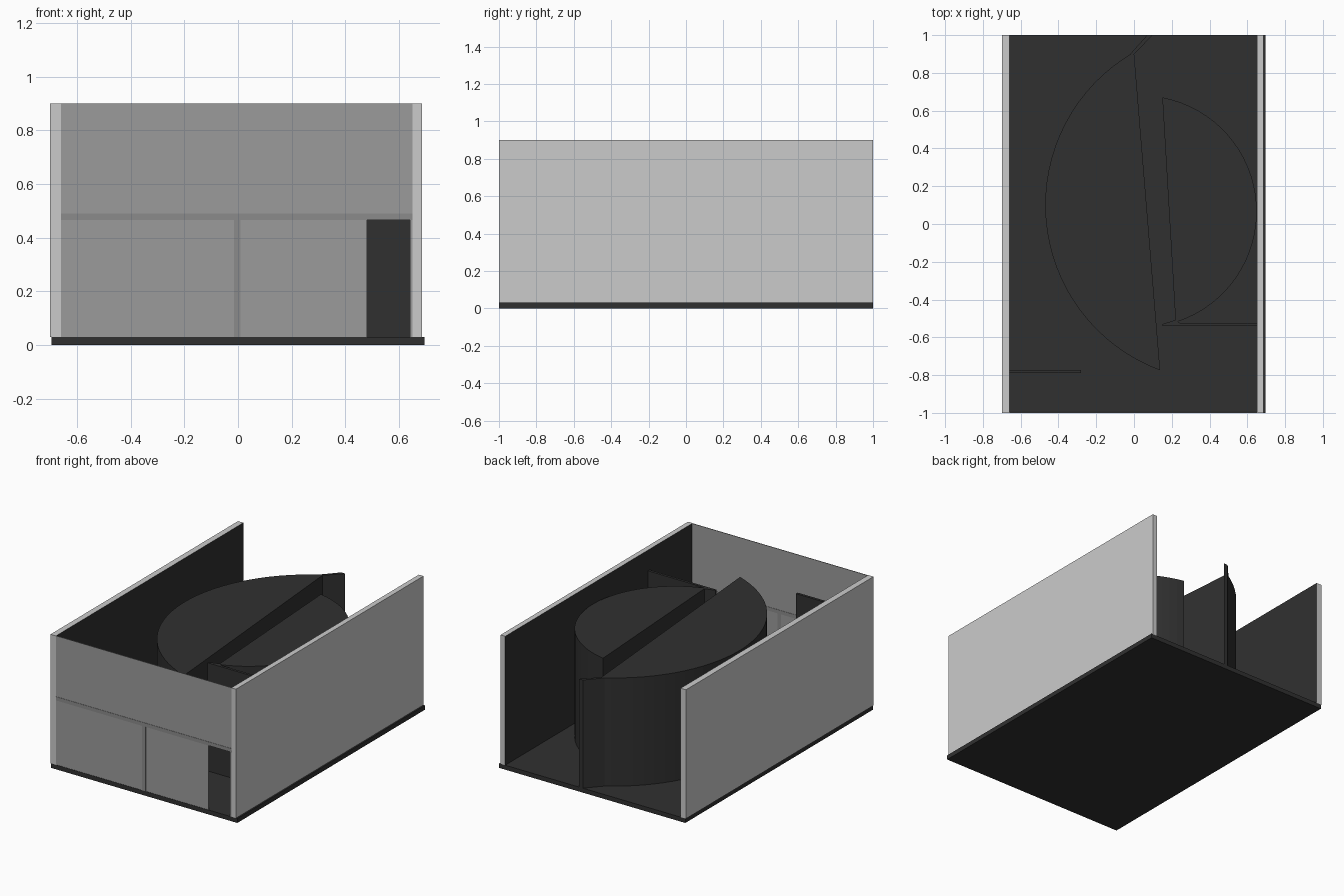
import bpy, bmesh, math

if "Cube" in bpy.data.objects:
    bpy.data.objects.remove(bpy.data.objects["Cube"])


def material(name, value):
    m = bpy.data.materials.new(name)
    m.diffuse_color = (value, value, value, 1)
    m.use_nodes = True
    m.node_tree.nodes["Principled BSDF"].inputs["Base Color"].default_value = m.diffuse_color
    return m


DARK = material("dark_panel", 0.03)
MID = material("mid_grey", 0.33)
TRIM = material("trim_grey", 0.26)
PALE = material("pale_wall", 0.8)


def prism(name, outline, z0, z1, mat):
    """Extrude a plan outline from z0 to z1."""
    bm = bmesh.new()
    base = bm.faces.new([bm.verts.new((x, y, z0)) for x, y in outline])
    ext = bmesh.ops.extrude_face_region(bm, geom=[base])
    for v in ext["geom"]:
        if isinstance(v, bmesh.types.BMVert):
            v.co.z = z1
    bmesh.ops.recalc_face_normals(bm, faces=bm.faces)
    me = bpy.data.meshes.new(name)
    bm.to_mesh(me)
    bm.free()
    me.materials.append(mat)
    ob = bpy.data.objects.new(name, me)
    bpy.context.collection.objects.link(ob)
    return ob


def box(name, x0, x1, y0, y1, z0, z1, mat):
    return prism(name, [(x0, y0), (x1, y0), (x1, y1), (x0, y1)], z0, z1, mat)


def arc(cx, cy, r, start, end, n=32):
    """Points on an arc between two bearing points, given as angles."""
    return [(cx + r * math.cos(start + (end - start) * i / n),
             cy + r * math.sin(start + (end - start) * i / n)) for i in range(n + 1)]


def paint_inside(ob, sign):
    """Give the inward-facing side of a wall the dark finish."""
    ob.data.materials.append(DARK)
    for p in ob.data.polygons:
        if p.normal.x * sign > 0.9:
            p.material_index = 1


FLOOR, MIDZ, TOP = 0.03, 0.76, 0.90

# Floor slab and side walls
box("floor", -0.695, 0.695, -1, 1, 0, FLOOR, DARK)
paint_inside(box("left_wall", -0.70, -0.66, -1, 1, FLOOR, TOP, PALE), 1)
paint_inside(box("right_wall", 0.65, 0.685, -1, 1, FLOOR, TOP, PALE), -1)

# Thin front wall with a doorway at the right
F0, F1 = -0.998, -0.994
box("front_lower_panel", -0.66, 0.48, F0, F1, FLOOR, 0.465, MID)
box("front_upper_panel", -0.66, 0.65, F0, F1, 0.465, TOP, MID)
box("door_post", 0.64, 0.65, F0, F1, FLOOR, 0.465, MID)

# Trim on the front wall
box("front_rail", -0.66, 0.655, -1, -0.992, 0.465, 0.49, TRIM)
box("front_stud", -0.015, 0.01, -1, -0.992, FLOOR, 0.465, TRIM)

# Large half-round block on the left
cx, cy, r = 0.463, 0.10, 0.933
a = math.atan2(0.91 - cy, 0.0 - cx)
b = math.atan2(-0.77 - cy, 0.14 - cx) + 2 * math.pi
prism("large_half_round", arc(cx, cy, r, a, b), FLOOR, MIDZ, DARK)

# Short wall joining the large block to the open back
prism("back_spur", [(0.0, 0.90), (0.10, 1.0), (0.07, 1.0), (-0.02, 0.90)],
      FLOOR, MIDZ, DARK)

# Small half-round block on the right
cx, cy, r = 0.035, 0.066, 0.615
a = math.atan2(-0.52 - cy, 0.22 - cx)
b = math.atan2(0.67 - cy, 0.15 - cx)
prism("small_half_round", arc(cx, cy, r, a, b), FLOOR, MIDZ, DARK)

# Partitions
prism("right_partition", [(0.15, -0.54), (0.65, -0.54), (0.65, -0.523),
                          (0.24, -0.523), (0.22, -0.508), (0.15, -0.53)],
      FLOOR, MIDZ, DARK)
box("left_partition", -0.66, -0.28, -0.79, -0.772, FLOOR, MIDZ, DARK)
